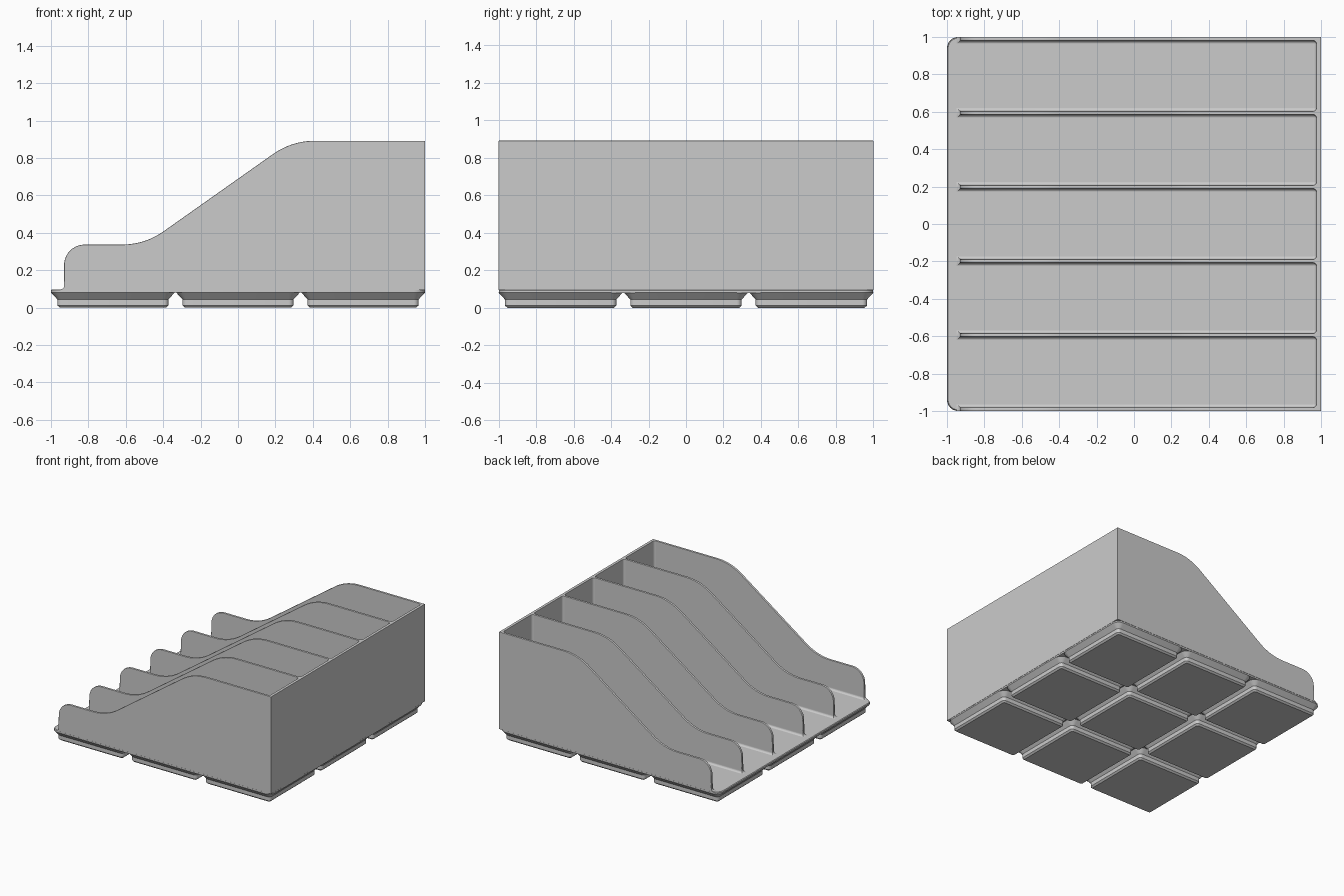
import bpy, bmesh
from math import sin, cos, pi, radians

cube = bpy.data.objects.get("Cube")
if cube:
    bpy.data.objects.remove(cube)

grey = bpy.data.materials.new("light_grey")
grey.use_nodes = True
COLOUR = (0.6, 0.6, 0.6, 1)
grey.diffuse_color = COLOUR
grey.node_tree.nodes["Principled BSDF"].inputs["Base Color"].default_value = COLOUR

FLOOR, TOP, WALL = 0.098, 0.892, 0.02


def add_object(name, bm):
    bmesh.ops.recalc_face_normals(bm, faces=bm.faces)
    mesh = bpy.data.meshes.new(name)
    bm.to_mesh(mesh)
    bm.free()
    mesh.materials.append(grey)
    ob = bpy.data.objects.new(name, mesh)
    bpy.context.collection.objects.link(ob)
    return ob


def activate(ob):
    bpy.ops.object.select_all(action='DESELECT')
    ob.select_set(True)
    bpy.context.view_layer.objects.active = ob


def smooth(ob):
    activate(ob)
    bpy.ops.object.shade_smooth_by_angle(angle=radians(28))


def arc(cx, cz, r, start, end, n=10):
    angles = [radians(start + (end - start) * i / n) for i in range(n + 1)]
    return [(cx + r * cos(a), cz + r * sin(a)) for a in angles]


def rounded_square(half, r, n=6):
    c = half - r
    points = []
    for sx, sy, start in ((1, 1, 0), (-1, 1, 90), (-1, -1, 180), (1, -1, 270)):
        points += arc(sx * c, sy * c, r, start, start + 90, n)
    return points


def loft(name, levels):
    """Stack of rounded squares given as (half width, corner radius, z)."""
    bm = bmesh.new()
    rings = [[bm.verts.new((x, y, z)) for x, y in rounded_square(half, r)]
             for half, r, z in levels]
    for low, high in zip(rings, rings[1:]):
        for i in range(len(low)):
            j = (i + 1) % len(low)
            bm.faces.new((low[i], low[j], high[j], high[i]))
    bm.faces.new(rings[0][::-1])
    bm.faces.new(rings[-1])
    return add_object(name, bm)


# Base plate
base = loft("base_plate", [(0.999, 0.06, 0.08), (0.999, 0.06, FLOOR - 0.005),
                           (0.994, 0.055, FLOOR)])
smooth(base)

# Nine stepped feet sharing one mesh
foot = loft("foot", [(0.284, 0.013, 0), (0.297, 0.026, 0.012),
                     (0.297, 0.026, 0.044), (0.331, 0.06, 0.081)])
smooth(foot)
for i in range(9):
    ob = foot if i == 0 else bpy.data.objects.new("foot", foot.data)
    if i:
        bpy.context.collection.objects.link(ob)
    ob.location = ((i % 3 - 1) * 0.669, (i // 3 - 1) * 0.669, 0)

# Side profile of the walls, with a small fillet at the foot of the open end
LOW, R, SLOPE = 0.337, 0.384, 35.2
profile = [(1, TOP), (1, FLOOR - 0.004), (-0.948, FLOOR - 0.004)]
profile += arc(-0.948, FLOOR + 0.018, 0.018, -90, 0, 4)
profile += arc(-0.82, LOW - 0.11, 0.11, 180, 90)
profile += arc(-0.62, LOW + R, R, -90, -90 + SLOPE)
profile += arc(0.41, TOP - R, R, 90 + SLOPE, 90)

bm = bmesh.new()
side = bm.faces.new([bm.verts.new((x, -1, z)) for x, z in profile])
swept = bmesh.ops.extrude_face_region(bm, geom=[side])["geom"]
bmesh.ops.translate(bm, vec=(0, 2, 0),
                    verts=[v for v in swept if isinstance(v, bmesh.types.BMVert)])
walls = add_object("divider_walls", bm)

# Five compartment cutters, rounded along the bottom and the closed end
pitch = (2 - WALL) / 5
bm = bmesh.new()
x0, x1, z0, z1 = -1.2, 0.975, FLOOR - 0.0005, 1.2
for i in range(5):
    part = bmesh.ops.create_cube(bm, size=1)["verts"]
    for v in part:
        v.co.x = x1 if v.co.x > 0 else x0
        v.co.y = (i - 2) * pitch + (pitch - WALL) * v.co.y
        v.co.z = z1 if v.co.z > 0 else z0
inner = [e for e in bm.edges
         if not all(v.co.x < -1 for v in e.verts)
         and not all(v.co.z > 1 for v in e.verts)]
bmesh.ops.bevel(bm, geom=inner, offset=0.018, segments=4, profile=0.5,
                affect='EDGES')
cutter = add_object("compartment_cutter", bm)

cut = walls.modifiers.new("compartments", 'BOOLEAN')
cut.operation = 'DIFFERENCE'
cut.solver = 'EXACT'
cut.object = cutter
activate(walls)
bpy.ops.object.modifier_apply(modifier=cut.name)
bpy.data.objects.remove(cutter)

# Soften the upper rims of the walls
bm = bmesh.new()
bm.from_mesh(walls.data)
rims = []
for e in bm.edges:
    a, b = (v.co for v in e.verts)
    upright = abs(a.x - b.x) < 0.001 and abs(a.y - b.y) < 0.001
    if (len(e.link_faces) == 2 and e.calc_face_angle_signed() > radians(60)
            and max(a.z, b.z) > 0.13 and not (upright and a.x > 0.9)):
        rims.append(e)
bmesh.ops.bevel(bm, geom=rims, offset=0.005, segments=2, profile=0.5,
                affect='EDGES', clamp_overlap=False)
bm.to_mesh(walls.data)
bm.free()
smooth(walls)
normals = walls.modifiers.new("even_normals", 'WEIGHTED_NORMAL')
normals.keep_sharp = True
